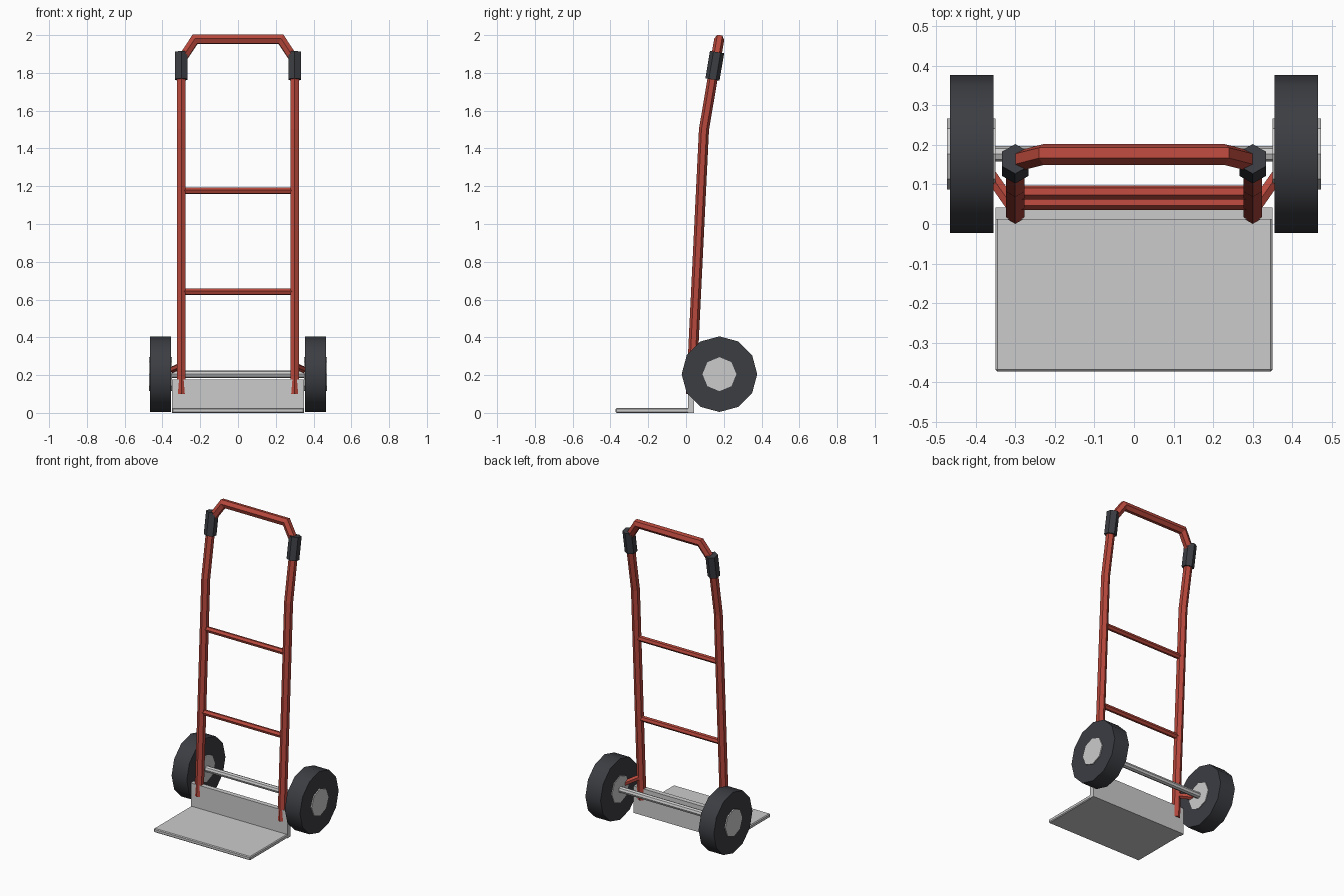
import bpy, bmesh, math
from mathutils import Vector, Matrix

if "Cube" in bpy.data.objects:
    bpy.data.objects.remove(bpy.data.objects["Cube"])


def material(name, rgb):
    m = bpy.data.materials.new(name)
    m.diffuse_color = (*rgb, 1)
    m.use_nodes = True
    m.node_tree.nodes["Principled BSDF"].inputs["Base Color"].default_value = m.diffuse_color
    return m


RED = material("red_paint", (0.48, 0.065, 0.045))
RUBBER = material("black_rubber", (0.045, 0.047, 0.055))


def finish(name, bm, mat=None, smooth=False):
    bmesh.ops.recalc_face_normals(bm, faces=bm.faces)
    me = bpy.data.meshes.new(name)
    bm.to_mesh(me)
    bm.free()
    ob = bpy.data.objects.new(name, me)
    bpy.context.collection.objects.link(ob)
    if mat:
        me.materials.append(mat)
    if smooth:
        bpy.ops.object.select_all(action='DESELECT')
        ob.select_set(True)
        bpy.context.view_layer.objects.active = ob
        bpy.ops.object.shade_smooth_by_angle(angle=math.radians(40))
    return ob


def tube(name, points, radius, mat, sides=6, ref=(0, 0.986, -0.167)):
    """Sweep a polygon along a path, with mitred corners."""
    pts = [Vector(p) for p in points]
    ref = Vector(ref)
    bm = bmesh.new()
    rings = []
    for i, p in enumerate(pts):
        a = (p - pts[i - 1]).normalized() if i else (pts[1] - p).normalized()
        b = (pts[i + 1] - p).normalized() if i < len(pts) - 1 else a
        t = (a + b).normalized()
        u = (ref - t * ref.dot(t)).normalized()
        v = t.cross(u) / t.dot(a)
        rings.append([bm.verts.new(p + radius * (u * math.cos(k * math.tau / sides) + v * math.sin(k * math.tau / sides)))
                      for k in range(sides)])
    for r, s in zip(rings, rings[1:]):
        for k in range(sides):
            j = (k + 1) % sides
            bm.faces.new((r[k], r[j], s[j], s[k]))
    bm.faces.new(rings[0])
    bm.faces.new(rings[-1])
    return finish(name, bm, mat)


def disc(name, x0, x1, radius, sides, mat=None, smooth=False):
    """Cylinder along x on the axle line."""
    bm = bmesh.new()
    bmesh.ops.create_cone(bm, cap_ends=True, segments=sides, radius1=radius, radius2=radius, depth=abs(x1 - x0))
    bm.transform(Matrix.Translation(((x0 + x1) / 2, AXLE_Y, AXLE_Z)) @ Matrix.Rotation(math.pi / 2, 4, 'Y'))
    return finish(name, bm, mat, smooth)


def box(name, lo, hi, bevel=0):
    lo, hi = Vector(lo), Vector(hi)
    bm = bmesh.new()
    bmesh.ops.create_cube(bm, size=1)
    bm.transform(Matrix.Translation((lo + hi) / 2) @ Matrix.Diagonal((*(hi - lo), 1)))
    if bevel:
        bmesh.ops.bevel(bm, geom=bm.edges[:], offset=bevel, segments=1, affect='EDGES')
    return finish(name, bm)


AXLE_Y, AXLE_Z = 0.177, 0.205


def frame_y(z):
    """Depth of the frame tubes' centre at height z."""
    return 0.027 + (z - 0.1) * 0.0486 if z < 1.5 else 0.095 + (z - 1.5) * 0.169


def at(x, z):
    return (x, frame_y(z), z)


# Bent main frame, swept from one foot over the handle to the other
half = [(0.30, 0.10), (0.30, 1.50), (0.30, 1.868), (0.228, 1.977)]
path = [at(x, z) for x, z in half] + [at(-x, z) for x, z in reversed(half)]
tube("main_frame", path, 0.0267, RED)

# Crossbars between the uprights
for label, z in (("lower", 0.641), ("upper", 1.176)):
    tube(label + "_crossbar", [at(-0.295, z), at(0.295, z)], 0.018, RED)

# Load plate and its upright back
box("toe_plate", (-0.35, -0.373, 0), (0.35, 0.03, 0.025), 0.005)
box("back_plate", (-0.35, 0.011, 0), (0.35, 0.042, 0.176))

# Axle
disc("axle", -0.40, 0.40, 0.0195, 8)

# Grips, axle brackets and wheels on both sides
for side, s in (("left", -1), ("right", 1)):
    tube(side + "_grip", [at(0.30 * s, 1.765), at(0.30 * s, 1.91)], 0.038, RUBBER)
    tube(side + "_axle_bracket", [at(0.30 * s, 0.25), (0.40 * s, AXLE_Y, AXLE_Z)], 0.018, RED, ref=(0, 0, 1))
    disc(side + "_tyre", 0.355 * s, 0.465 * s, 0.20, 12, RUBBER, True)
    disc(side + "_hub", 0.35 * s, 0.472 * s, 0.09, 8)
